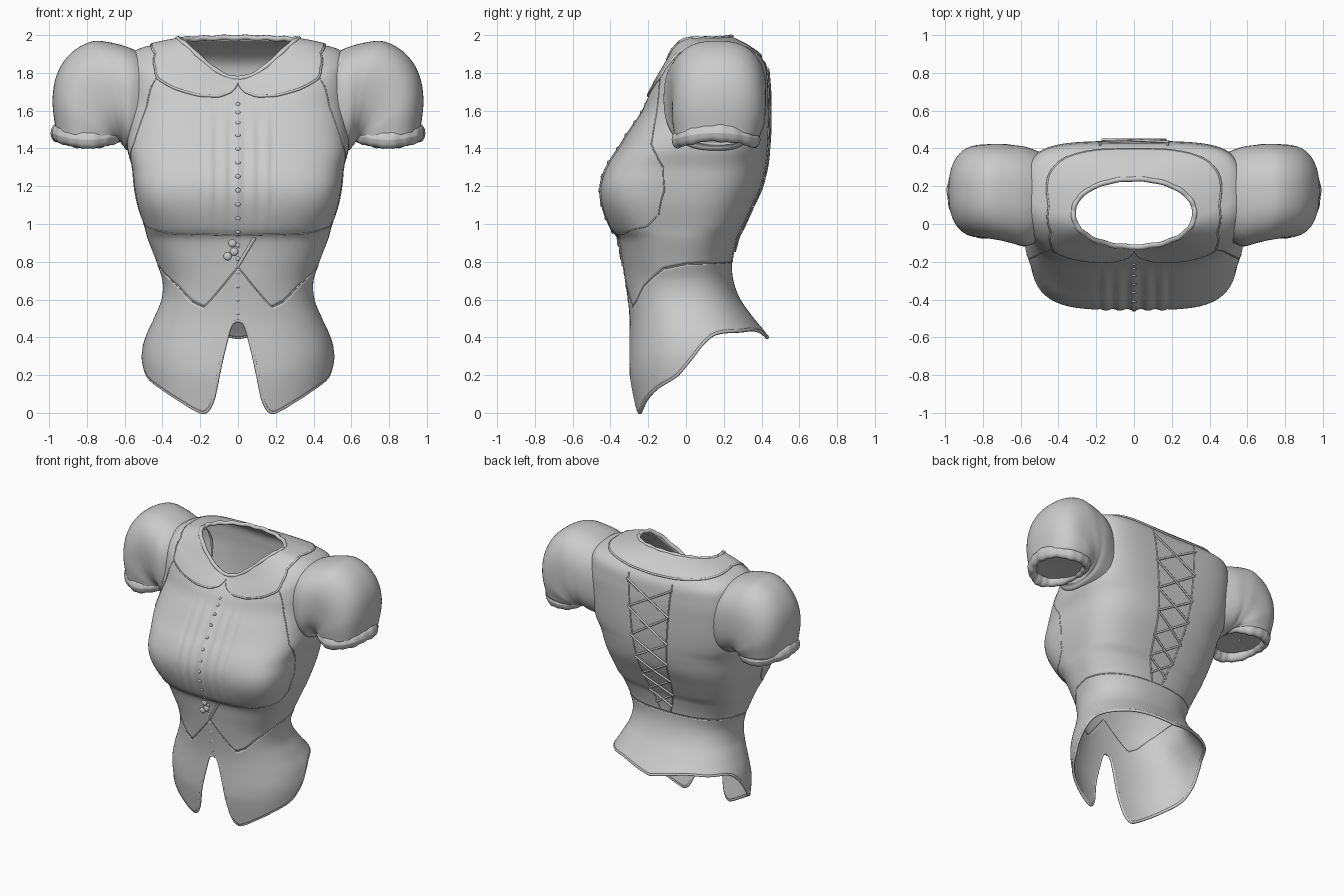
import bpy, bmesh
from math import sin, cos, pi, atan2, radians
from mathutils import Vector

if "Cube" in bpy.data.objects:
    bpy.data.objects.remove(bpy.data.objects["Cube"])

# Body sections: level, half width, front y, back y, squareness
SHAPE = [(0, .48, -.26, .5, 2.4), (.2, .50, -.292, .5, 2.4), (.3, .503, -.292, .48, 2.4),
         (.4, .482, -.29, .43, 2.3), (.5, .437, -.29, .35, 2.3), (.6, .397, -.30, .28, 2.3),
         (.7, .392, -.315, .243, 2.3), (.8, .425, -.33, .237, 2.4), (.93, .475, -.357, .265, 2.7),
         (.97, .485, -.392, .285, 3), (1.1, .525, -.44, .345, 3.8), (1.2, .544, -.447, .39, 4),
         (1.3, .555, -.415, .415, 3.7), (1.4, .58, -.352, .427, 3.3), (1.5, .575, -.29, .433, 3.1),
         (1.6, .57, -.236, .433, 3), (1.7, .57, -.205, .428, 3), (1.8, .55, -.18, .41, 2.9),
         (1.9, .44, -.15, .335, 2.5), (2, .32, -.115, .235, 2.1)]
# Height of each level at the front, side and back
LEVEL = [(0, 0, 0, 0), (1.3, 1.3, 1.3, 1.3), (1.4, 1.4, 1.4, 1.4), (1.5, 1.5, 1.52, 1.52),
         (1.6, 1.58, 1.65, 1.64), (1.7, 1.64, 1.80, 1.75), (1.8, 1.68, 1.905, 1.85),
         (1.9, 1.72, 1.945, 1.925), (2, 1.765, 1.97, 1.98)]
# Edges by angle from the front (degrees), height
HEM = [(0, .49), (5, .465), (7.5, .38), (12, .2), (15.5, .07), (20.5, .005), (27, .02), (35, .06), (50, .13),
       (68, .2), (76, .26), (90, .36), (105, .42), (130, .435), (150, .44), (180, .40)]
SEAM = [(0, .77), (25, .56), (35, .59), (50, .67), (75, .765), (100, .79), (180, .8)]
COLLAR = [(0, 1.97), (4, 1.84), (10, 1.765), (20, 1.735), (32, 1.745), (42, 1.775), (47, 1.82),
          (60, 1.875), (90, 1.895), (130, 1.87), (160, 1.84), (180, 1.835)]


def hermite(table, t):
    n = len(table)
    i = max(k for k in range(n - 1) if k == 0 or table[k][0] <= t)
    a, b = table[i], table[i + 1]
    h = b[0] - a[0]
    u = (t - a[0]) / h

    def slope(k, c):
        p, q = table[max(k - 1, 0)], table[min(k + 1, n - 1)]
        return (q[c] - p[c]) / (q[0] - p[0])
    return [(2*u**3 - 3*u*u + 1) * a[c] + (u**3 - 2*u*u + u) * h * slope(i, c)
            + (3*u*u - 2*u**3) * b[c] + (u**3 - u*u) * h * slope(i + 1, c) for c in range(1, len(a))]


def edge(table, ang):
    d = abs((ang + pi) % (2 * pi) - pi) * 180 / pi
    if table is HEM:
        return hermite(table, d)[0]
    for (a, p), (b, q) in zip(table, table[1:]):
        if d <= b:
            return p + (q - p) * max(0, d - a) / (b - a)
    return table[-1][1]


def clamp(v):
    return min(max(v, 0), 1)


def section(t, back):
    w, yf, yb, n = hermite(SHAPE, t)
    if back:                                           # square shoulders at the back
        n = min(n, 3.1) + 1.4 * clamp((t - 1.35) / .3) * clamp((2 - t) / .2)
    return w, yf, yb, n


def body(ang, t):
    s, c = sin(ang), cos(ang)
    w, yf, yb, n = section(t, c < 0)
    zf, zs, zb = hermite(LEVEL, t)
    r = (abs(s)**n + abs(c)**n) ** (-1 / n)
    x, y = w * s * r, (yf + yb) / 2 - (yb - yf) / 2 * c * r
    z = zs + ((zf if c > 0 else zb) - zs) * abs(c) ** (2 + 1.2 * clamp((t - 1.8) / .2))
    if c > 0 and abs(x) < .19 and .95 < t < 1.68:      # placket pleats
        y -= .006 * cos(x * 2 * pi / .075) * sin((t - .95) / .73 * pi)
    return Vector((x, y, z))


def on_body(ang, t, off=0.0):
    e = .01
    n = (body(ang + e, t) - body(ang - e, t)).cross(body(ang, min(t + e, 2)) - body(ang, t - e))
    return body(ang, t) + n.normalized() * off


def at_x(x, t, off=0.0, back=False):
    w, _, _, n = section(t, back)
    f = min(abs(x) / w, 1)
    a = atan2(f, (1 - f**n) ** (1 / n))
    a = pi - a if back else a
    return on_body(a if x >= 0 else -a, t, off)


def grid(name, fn, nu, nv, thick=0.0):
    """Surface closed in u, open in v."""
    bm = bmesh.new()
    rows = [[bm.verts.new(fn(i / nu, j / nv)) for i in range(nu)] for j in range(nv + 1)]
    for j in range(nv):
        for i in range(nu):
            k = (i + 1) % nu
            bm.faces.new((rows[j][i], rows[j][k], rows[j + 1][k], rows[j + 1][i]))
    me = bpy.data.meshes.new(name)
    for f in bm.faces:
        f.smooth = True
    bm.to_mesh(me)
    bm.free()
    ob = bpy.data.objects.new(name, me)
    bpy.context.collection.objects.link(ob)
    if thick:
        m = ob.modifiers.new("thickness", 'SOLIDIFY')
        m.thickness, m.offset = thick, 0
    return ob


def cord(name, pts, radius, cyclic=False):
    cu = bpy.data.curves.new(name, 'CURVE')
    cu.dimensions, cu.bevel_depth, cu.bevel_resolution, cu.use_fill_caps = '3D', radius, 2, True
    sp = cu.splines.new('POLY')
    sp.points.add(len(pts) - 1)
    for p, q in zip(sp.points, pts):
        p.co = (*q, 1)
    sp.use_cyclic_u = cyclic
    ob = bpy.data.objects.new(name, cu)
    bpy.context.collection.objects.link(ob)


def lerp(p, q, n):
    return [[a + (b - a) * i / n for a, b in zip(p, q)] for i in range(n + 1)]


def ring(table, n=240):
    return [(2 * pi * i / n, edge(table, 2 * pi * i / n)) for i in range(n)]


# Bodice, peplum and collar shells
def strip(lo, hi, off=0.0):
    def fn(u, v):
        a = u * 2 * pi
        l = edge(lo, a)
        h = edge(hi, a) if isinstance(hi, list) else hi
        return on_body(a, l + (h - l) * v, off)
    return fn


grid("bodice", strip(SEAM, 2.0), 240, 70, .012)
grid("peplum", strip(HEM, SEAM), 240, 32, .016)
grid("collar", strip(COLLAR, 2.0, .009), 240, 14, .014)

# Edge rolls and seams
cord("collar_edge", [on_body(a, t, .009) for a, t in ring(COLLAR)], .008, True)
cord("neck_roll", [on_body(2 * pi * i / 120, 2.0, .008 + .003 * sin(i * .9)) for i in range(120)], .014, True)
cord("hem_roll", [on_body(a, t, 0) for a, t in ring(HEM)], .010, True)
cord("waist_seam", [on_body(a, t, .005) for a, t in ring(SEAM)], .004, True)

# Sleeve ribs: underarm x, z, then outer x, z, centre y, half depth
RIBS = [(0, .49, 1.37, .45, 1.86, .15, .22), (.14, .585, 1.39, .555, 1.925, .145, .262),
        (.3, .605, 1.41, .68, 1.962, .158, .26), (.42, .61, 1.415, .78, 1.965, .168, .256),
        (.55, .615, 1.42, .89, 1.90, .173, .25), (.68, .615, 1.43, .96, 1.79, .174, .247),
        (.82, .62, 1.44, .982, 1.65, .172, .243), (1, .62, 1.45, .962, 1.47, .165, .225)]


def sleeve(side):
    def fn(u, v):
        t = min(v / .82, 1)
        ix, iz, ox, oz, yc, d = hermite(RIBS, t)
        k = 1 - .97 * max(0, v - .82) / .18
        lift = .01 * (1 - k)
        a = u * 2 * pi
        s, c = sin(a), cos(a)
        r = (abs(s)**2.5 + abs(c)**2.5) ** (-1 / 2.5) * k
        return Vector((side * ((ix + ox) / 2 + (ox - ix) / 2 * c * r), yc + d * s * r,
                       (iz + oz) / 2 + (oz - iz) / 2 * c * r + lift))
    return fn


def cuff(side):
    def fn(u, v):
        a, b = u * 2 * pi, v * 2 * pi
        ruf = 1 + .07 * sin(7 * a) + .05 * sin(17 * a)
        m = .03 * ruf * cos(b)
        return Vector((side * (.793 + (.168 + m) * cos(a)), .16 + (.205 + m) * sin(a),
                       1.464 + .018 * cos(2 * a) + .045 * ruf * sin(b)))
    return fn


SIDE_SEAM = [(43, 1.78), (49, 1.6), (58, 1.42), (74, 1.3), (79, 1.18), (76, 1.05), (66, .99), (40, .953), (0, .945)]
for side, tag in ((1, "left"), (-1, "right")):
    grid("sleeve_" + tag, sleeve(side), 64, 60)
    grid("cuff_" + tag, cuff(side), 120, 12)
    # Bust seam and back panel edge
    pts = [q for p, n in zip(SIDE_SEAM, SIDE_SEAM[1:]) for q in lerp(p, n, 6)]
    cord("bust_seam_" + tag, [on_body(side * radians(a), t, .005) for a, t in pts], .004)
    cord("back_panel_edge_" + tag,
         [at_x(side * x, t, .005, True) for x, t in lerp((.18, 1.8), (.10, 1.0), 24) + lerp((.10, 1.0), (.04, .8), 6)], .006)

# Criss-cross back lacing
levels = [1.76, 1.58, 1.41, 1.25, 1.1, .97, .86]
for i, (hi, lo) in enumerate(zip(levels, levels[1:])):
    w1, w2 = (.10 + .1 * (z - 1) if z > 1 else .10 - .3 * (1 - z) for z in (hi, lo))
    for side in (1, -1):
        cord(f"lace_{i}_{side}", [at_x(x, t, .010 + .003 * side, True)
                                  for x, t in lerp((side * (w1 + .01), hi), (-side * (w2 + .01), lo), 12)], .007)


# Front buttons
def button(name, loc, r):
    bpy.ops.mesh.primitive_uv_sphere_add(segments=14, ring_count=8, radius=r, location=loc)
    ob = bpy.context.object
    ob.name = name
    ob.scale = (1, .6, 1)
    bpy.ops.object.shade_smooth()


for i in range(17):
    button(f"button_{i}", on_body(0, .53 + i * .072, .003), .013)

# Small waist tie: one tail and a knot
cord("tie_tail", [at_x(x, t, .005) for x, t in lerp((.09, .93), (0, .78), 8)], .009)
for i, (x, z) in enumerate(((-.03, .9), (-.055, .83), (-.02, .855))):
    button(f"tie_knot_{i}", at_x(x, z, .004), .022)
